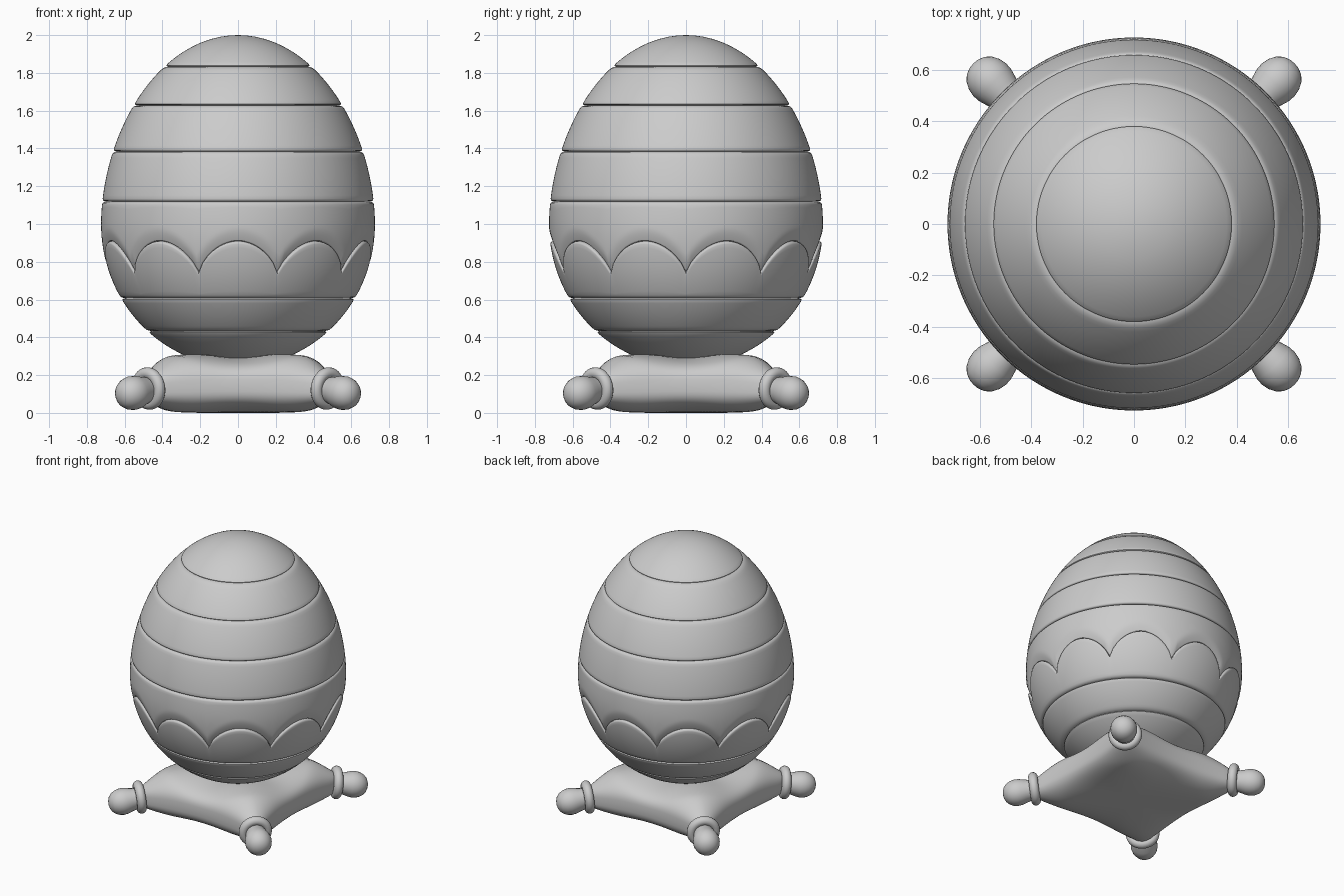
import bpy, bmesh, math

if "Cube" in bpy.data.objects:
    bpy.data.objects.remove(bpy.data.objects["Cube"])

SEG = 160


def finish(name, bm, angle=40):
    bmesh.ops.remove_doubles(bm, verts=bm.verts, dist=1e-4)
    bmesh.ops.recalc_face_normals(bm, faces=bm.faces)
    me = bpy.data.meshes.new(name)
    bm.to_mesh(me)
    bm.free()
    ob = bpy.data.objects.new(name, me)
    bpy.context.collection.objects.link(ob)
    smooth(ob, angle)
    return ob


def smooth(ob, angle=40):
    bpy.ops.object.select_all(action='DESELECT')
    ob.select_set(True)
    bpy.context.view_layer.objects.active = ob
    bpy.ops.object.shade_smooth_by_angle(angle=math.radians(angle))


def loft(bm, rings):
    rows = [[bm.verts.new(p) for p in ring] for ring in rings]
    n = len(rows[0])
    for a, b in zip(rows, rows[1:]):
        for i in range(n):
            j = (i + 1) % n
            bm.faces.new((a[i], a[j], b[j], b[i]))


# Egg outline: two half ovals meeting at z = 1
BOTTOM, TOP = 0.245, 2.0


def egg_radius(z):
    u = z - 1 if z > 1 else (1 - z) / (1 - BOTTOM)
    return 0.725 * math.sqrt(max(0, 1 - u ** (1.87 if z > 1 else 2)))


def scallop(a):
    # ten arches, with a peak at the front
    t = ((a + math.pi / 2) / (math.pi / 5) + 0.5) % 1 * 2 - 1
    return 0.745 + 0.165 * max(0, 1 - t * t) ** 0.8


def band(bm, lo, hi, soft_bottom=False):
    """One egg stripe between two edge curves, rounded into the grooves."""
    edge = [0, 0.003, 0.007, 0.016]
    inset = [0.022, 0.009, 0.003, 0]
    inner = 12
    rings = [[] for _ in range(2 * len(edge) + inner)]
    for i in range(SEG):
        a = 2 * math.pi * i / SEG
        z0 = lo(a) if callable(lo) else lo
        z1 = hi(a) if callable(hi) else hi
        lower = [(z0 + e, d) for e, d in zip(edge, inset)]
        upper = [(z1 - e, d) for e, d in zip(edge, inset)][::-1]
        if lo == BOTTOM:
            lower = [(z0 + 0.02 * (k / 3) ** 2, 0) for k in range(4)]
        if hi == TOP:
            upper = [(z1 - 0.02 * (k / 3) ** 2, 0) for k in range(4)][::-1]
        za, zb = lower[-1][0], upper[0][0]
        mid = [(za + (zb - za) * (k + 1) / (inner + 1), 0) for k in range(inner)]
        for ring, (z, d) in zip(rings, lower + mid + upper):
            if soft_bottom:
                d = max(d, 0.014 * max(0, 1 - (z - z0) / 0.07) ** 1.5)
            r = max(0, egg_radius(z) - d)
            ring.append((r * math.cos(a), r * math.sin(a), z))
    loft(bm, rings)


# Striped egg with scalloped belt
bm = bmesh.new()
edges = [BOTTOM, 0.433, 0.607, scallop, 1.118, 1.383, 1.628, 1.833, TOP]
for lo, hi in zip(edges, edges[1:]):
    band(bm, lo, hi, soft_bottom=(lo is scallop))
finish("egg", bm, 50)


# Cushion: flat-bottomed square with drawn-in sides and blunt, tapered corners
def smin(a, b, k):
    h = max(k - abs(a - b), 0) / k
    return min(a, b) - h * h * k / 4


bm = bmesh.new()
rings = []
ROWS = 36
for k in range(ROWS + 1):
    phi = -math.pi / 2 + math.pi * k / ROWS
    ring = []
    for i in range(128):
        a = 2 * math.pi * i / 128
        c, s = abs(math.cos(a)), abs(math.sin(a))
        v = min(c, s) / max(c, s)
        w = (1 - math.cos(4 * a)) / 2
        R = smin((0.47 + 0.045 * v * v) / max(c, s), 0.70, 0.06)
        e = 0.6 - 0.22 * w
        r = R * abs(math.cos(phi)) ** e if 0 < k < ROWS else 0
        f = min(1, max(0, (r - 0.46) / 0.24))
        f = f * f * (3 - 2 * f)
        top = 0.3 + 0.017 * w * min(1, (r / 0.3) ** 2) - 0.075 * f
        low = 0.005 + 0.03 * f
        sn = math.copysign(abs(math.sin(phi)) ** 0.62, phi)
        z = 0.15 - 0.02 * f
        z += (top - z) * sn if sn > 0 else (z - low) * sn
        ring.append((r * math.cos(a), r * math.sin(a), z))
    rings.append(ring)
loft(bm, rings)
finish("cushion", bm, 70)

# Corner tassels: a ring and a drooping rounded knob
KNOB = [(0, 0), (0.064, 0), (0.07, 0.03), (0.078, 0.065), (0.088, 0.1), (0.09, 0.13),
        (0.084, 0.16), (0.07, 0.187), (0.05, 0.206), (0.026, 0.216), (0, 0.22)]
for n in range(4):
    a = math.pi / 4 + n * math.pi / 2
    ca, sa = math.cos(a), math.sin(a)
    bpy.ops.mesh.primitive_torus_add(major_segments=36, minor_segments=14,
                                     major_radius=0.081, minor_radius=0.032,
                                     location=(0.67 * ca, 0.67 * sa, 0.134),
                                     rotation=(0, math.radians(96), a))
    bpy.context.object.name = f"tassel_ring_{n + 1}"
    smooth(bpy.context.object, 60)
    bm = bmesh.new()
    loft(bm, [[(r * math.cos(t * math.pi / 14), r * math.sin(t * math.pi / 14), z)
               for t in range(28)] for r, z in KNOB])
    knob = finish(f"tassel_knob_{n + 1}", bm, 60)
    knob.location = (0.665 * ca, 0.665 * sa, 0.13)
    knob.rotation_euler = (0, math.radians(99), a)

# Stand the model exactly on the floor
bpy.context.view_layer.update()
obs = [o for o in bpy.context.scene.objects if o.type == 'MESH']
low = min((o.matrix_world @ v.co).z for o in obs for v in o.data.vertices)
for o in obs:
    if o.name != "egg":
        o.location.z -= low
